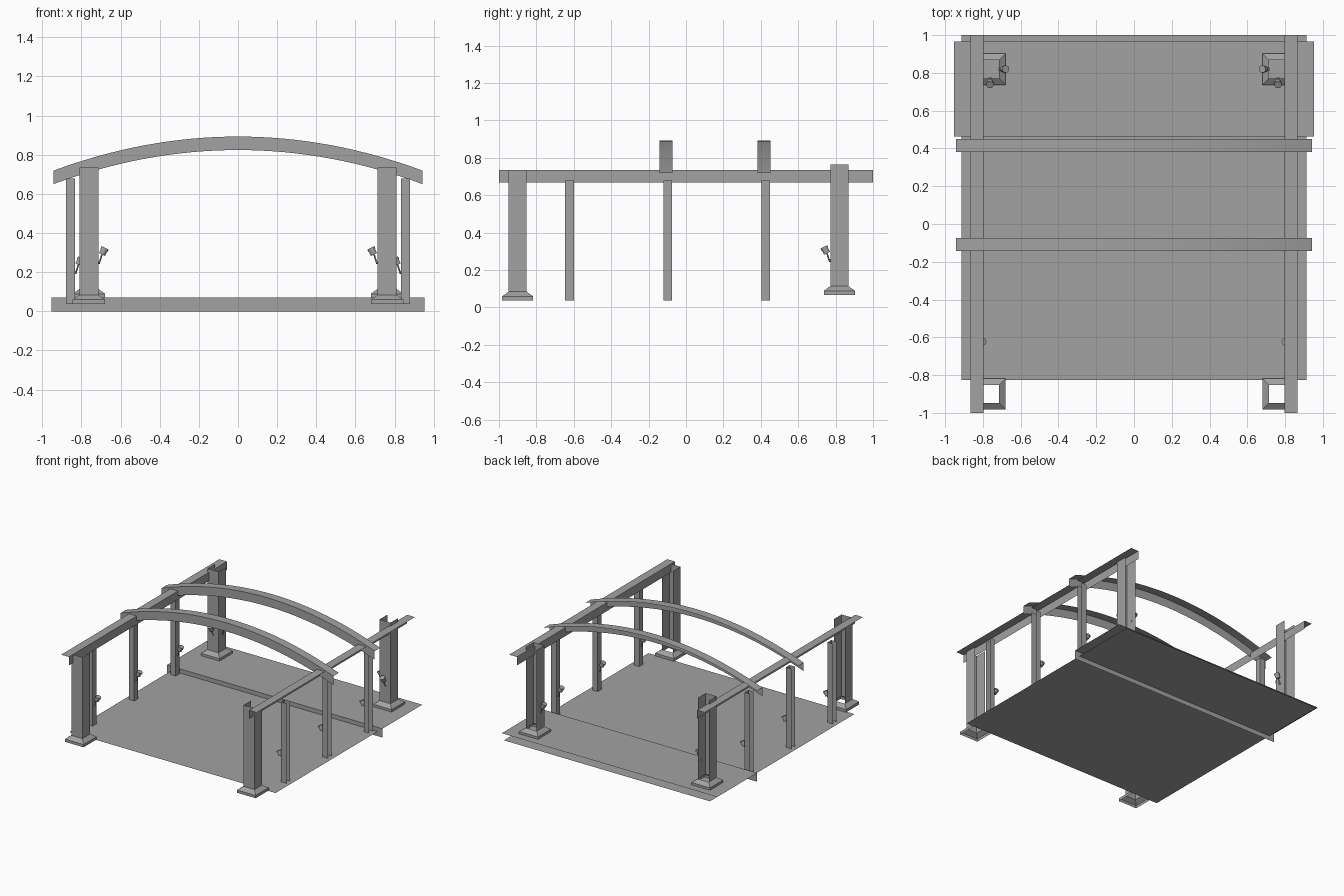
import bpy, bmesh
from mathutils import Vector

cube = bpy.data.objects.get("Cube")
if cube:
    bpy.data.objects.remove(cube, do_unlink=True)

grey = bpy.data.materials.new("plain grey")
grey.use_nodes = True
GREY = (0.36, 0.36, 0.36, 1)
grey.diffuse_color = GREY
grey.node_tree.nodes["Principled BSDF"].inputs["Base Color"].default_value = GREY


def finish(name, bm, mirror=False):
    mesh = bpy.data.meshes.new(name)
    bm.to_mesh(mesh)
    bm.free()
    mesh.materials.append(grey)
    obj = bpy.data.objects.new(name, mesh)
    bpy.context.scene.collection.objects.link(obj)
    if mirror:
        obj.modifiers.new("both_sides", 'MIRROR').use_mirror_merge = False
    return obj


def loft(name, sections, closed=False, mirror=False):
    """Skin a row of matching sections with thin sheet faces."""
    bm = bmesh.new()
    rows = [[bm.verts.new(p) for p in s] for s in sections]
    n = len(rows[0])
    for a, b in zip(rows, rows[1:]):
        for i in range(n if closed else n - 1):
            j = (i + 1) % n
            bm.faces.new((a[i], a[j], b[j], b[i]))
    return finish(name, bm, mirror)


def ring(cx, cy, half, z):
    return [(cx - half, cy + half, z), (cx - half, cy - half, z),
            (cx + half, cy - half, z), (cx + half, cy + half, z)]


def rod(bm, start, end, radius, sides=8):
    axis = end - start
    turn = axis.to_track_quat('Z', 'Y').to_matrix().to_4x4()
    turn.translation = (start + end) / 2
    bmesh.ops.create_cone(bm, cap_ends=True, segments=sides, radius1=radius,
                          radius2=radius, depth=axis.length, matrix=turn)


def lamp(name, wall, out):
    """Small tilted spotlight on an arm, with its mounting disc."""
    wall, out, up = Vector(wall), Vector(out), Vector((0, 0, 1))
    bm = bmesh.new()
    rod(bm, wall - out * 0.004, wall + out * 0.008, 0.008)
    knee = wall + out * 0.006
    head = wall + out * 0.018 + up * 0.04
    rod(bm, knee, head, 0.004, 6)
    tilt = (out * 0.5 + up).normalized()
    rod(bm, head, head + tilt * 0.024, 0.017, 12)
    rod(bm, head + tilt * 0.024, head + tilt * 0.038, 0.02, 12)
    finish(name, bm, mirror=True)


# Decks: low main floor, raised back floor with its front riser
FLOOR, DECK = 0.037, 0.07
loft("main_floor", [[(x, 1, FLOOR), (x, -0.827, FLOOR)] for x in (-0.912, 0.912)])
loft("back_deck", [[(x, 0.967, DECK), (x, 0.463, DECK), (x, 0.463, 0)]
                   for x in (-0.954, 0.954)])

# Main corner posts, open at the back, on flared hollow bases
PX, HALF = 0.762, 0.0485
for name, y, z, top in (("front", -0.9, FLOOR, 0.735), ("back", 0.82, 0.067, 0.763)):
    loft(name + "_post", [ring(PX, y, HALF, h) for h in (z + 0.045, top)], mirror=True)
    loft(name + "_post_base",
         [ring(PX, y, 0.083, z), ring(PX, y, 0.083, z + 0.022), ring(PX, y, HALF, z + 0.047)],
         closed=True, mirror=True)

# Side beams: top flange with an inner web
loft("side_beam", [[(0.798, y, 0.667), (0.798, y, 0.735), (0.866, y, 0.735)]
                   for y in (-1, 1)], mirror=True)

# Slim side posts, open outwards, each with a spotlight
IN, OUT = 0.834, 0.88
for i, y in enumerate((-0.623, -0.098, 0.426)):
    f, b = y - 0.023, y + 0.023
    loft(f"slim_post_{i + 1}",
         [[(OUT, b, z), (IN, b, z), (IN, f, z), (OUT, f, z)] for z in (FLOOR, 0.678)],
         mirror=True)
    lamp(f"slim_post_lamp_{i + 1}", (IN, y, 0.198), (-1, 0, 0))

# Spotlights on the back posts
lamp("back_post_inner_lamp", (PX - HALF, 0.82, 0.25), (-1, 0, 0))
lamp("back_post_front_lamp", (PX, 0.82 - HALF, 0.25), (0, -1, 0))

# Curved roof arches: top flange with a front web
SPAN, STEPS = 0.943, 32
for name, y in (("front_arch", -0.142), ("back_arch", 0.382)):
    sections = []
    for k in range(STEPS + 1):
        t = 2 * k / STEPS - 1
        x, z = SPAN * t, 0.893 - 0.174 * t * t
        sections.append([(x, y + 0.069, z), (x, y, z), (x, y, z - 0.069)])
    loft(name, sections)
